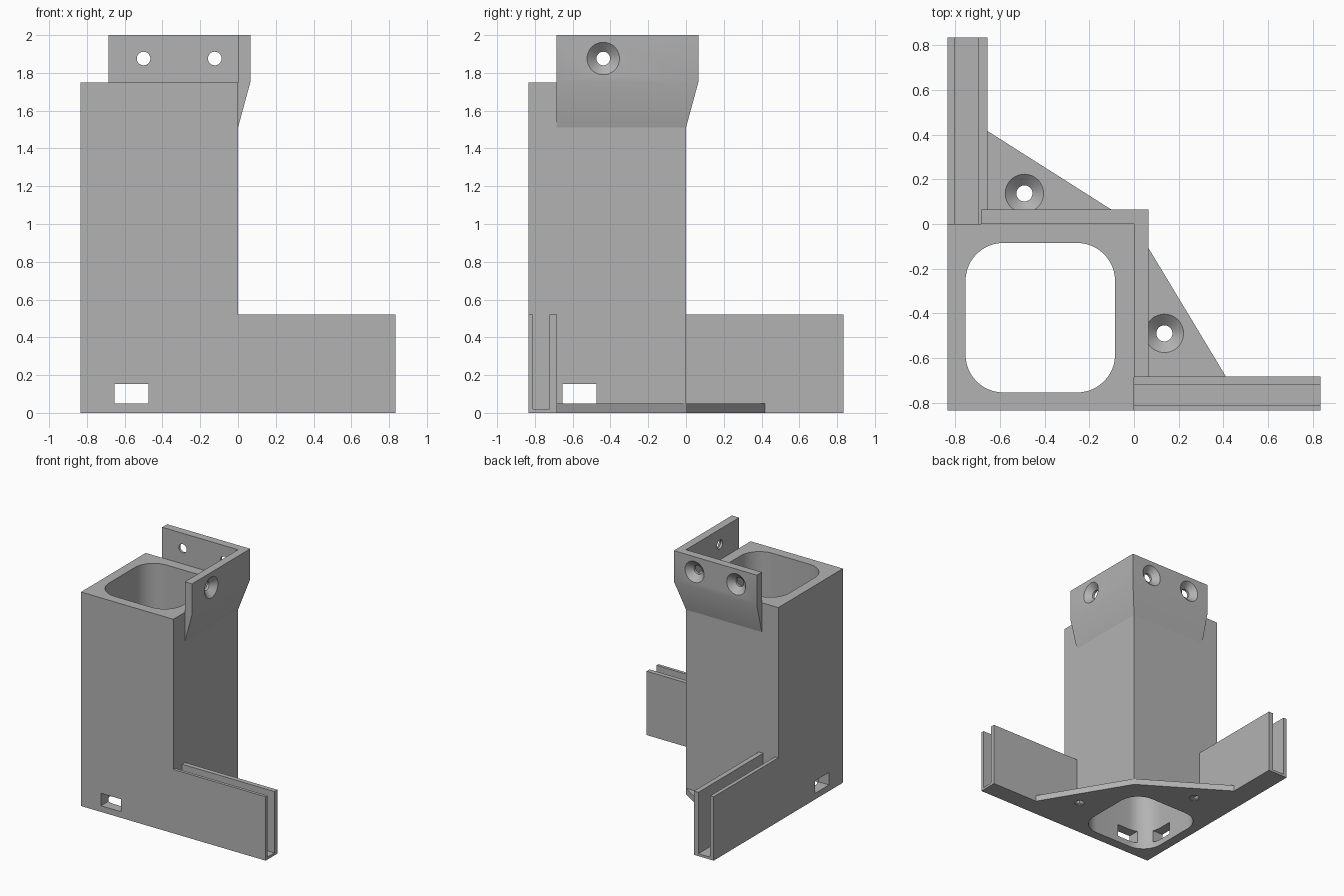
import bpy, bmesh, math
from mathutils import Vector, Matrix

cube = bpy.data.objects.get("Cube")
if cube:
    bpy.data.objects.remove(cube, do_unlink=True)

grey = bpy.data.materials.new("light_grey")
grey.use_nodes = True
grey.diffuse_color = (0.45, 0.45, 0.45, 1)
grey.node_tree.nodes["Principled BSDF"].inputs["Base Color"].default_value = grey.diffuse_color

HALF = 0.835    # half the footprint
ARM_TOP = 0.522
PLATE = 0.05
TAB = 0.065     # thickness of the upper mounting tabs


def finish(name, bm):
    bmesh.ops.recalc_face_normals(bm, faces=bm.faces[:])
    mesh = bpy.data.meshes.new(name)
    bm.to_mesh(mesh)
    bm.free()
    mesh.materials.append(grey)
    obj = bpy.data.objects.new(name, mesh)
    bpy.context.collection.objects.link(obj)
    return obj


def extrude(name, outline, vector):
    bm = bmesh.new()
    face = bm.faces.new([bm.verts.new(p) for p in outline])
    geom = bmesh.ops.extrude_face_region(bm, geom=[face])["geom"]
    verts = [g for g in geom if isinstance(g, bmesh.types.BMVert)]
    bmesh.ops.translate(bm, verts=verts, vec=vector)
    # extruding a lone face keeps the starting cap
    return finish(name, bm)


def box(name, lo, hi):
    outline = [(lo[0], lo[1], lo[2]), (hi[0], lo[1], lo[2]),
               (hi[0], hi[1], lo[2]), (lo[0], hi[1], lo[2])]
    return extrude(name, outline, (0, 0, hi[2] - lo[2]))


def screw_cutter(place, axis, segments=48):
    """Countersunk hole whose wide mouth lies at place and faces along axis."""
    profile = [(0.036, -0.2), (0.036, -0.045), (0.086, 0), (0.086, 0.03)]
    bm = bmesh.new()
    rings = [[bm.verts.new((r * math.cos(math.tau * i / segments),
                            r * math.sin(math.tau * i / segments), h))
              for i in range(segments)] for r, h in profile]
    for a, b in zip(rings, rings[1:]):
        for i in range(segments):
            j = (i + 1) % segments
            bm.faces.new((a[i], a[j], b[j], b[i]))
    bm.faces.new(rings[0])
    bm.faces.new(rings[-1])
    turn = Vector(axis).to_track_quat("Z", "Y").to_matrix().to_4x4()
    bm.transform(Matrix.Translation(place) @ turn)
    return finish("screw_cutter", bm)


def cut(obj, cutters):
    bpy.context.view_layer.objects.active = obj
    for cutter in cutters:
        cutter.hide_render = True
        mod = obj.modifiers.new("cut", "BOOLEAN")
        mod.operation, mod.solver, mod.object = "DIFFERENCE", "EXACT", cutter
        bpy.ops.object.modifier_apply(modifier=mod.name)
        bpy.data.objects.remove(cutter, do_unlink=True)


# Hollow column with a rounded shaft and cable windows near the foot
column = box("column", (-HALF, -HALF, 0), (0, 0, 1.75))
shaft, radius, middle = 0.335, 0.17, -0.42
outline = []
for corner in range(4):
    mid_angle = math.radians(45 + 90 * corner)
    cx = middle + math.copysign(shaft - radius, math.cos(mid_angle))
    cy = middle + math.copysign(shaft - radius, math.sin(mid_angle))
    for step in range(13):
        a = mid_angle + math.radians(-45 + 7.5 * step)
        outline.append((cx + radius * math.cos(a), cy + radius * math.sin(a), -0.1))
w0, w1, zb, zt = -0.655, -0.475, PLATE, 0.152
cut(column, [extrude("shaft_cutter", outline, (0, 0, 2)),
             box("window_cutter", (w0, -1, zb), (w1, 0.1, zt)),
             box("window_cutter", (-1, w0, zb), (0.1, w1, zt))])


# Open-topped channel arms, one along each outer wall
def channel(name, outer, inner_start, inner_end, along_x):
    section = [(-HALF, 0), (inner_end, 0), (inner_end, ARM_TOP), (inner_start, ARM_TOP),
               (inner_start, 0.02), (outer, 0.02), (outer, ARM_TOP), (-HALF, ARM_TOP)]
    if along_x:
        return extrude(name, [(0, s, z) for s, z in section], (HALF, 0, 0))
    return extrude(name, [(s, 0, z) for s, z in section], (0, HALF, 0))


left_arm = channel("left_channel_arm", -0.81, -0.722, -0.684, True)
back_arm = channel("back_channel_arm", -0.804, -0.697, -0.657, False)

# Triangular foot plates with countersunk screw holes
left_foot = extrude("left_foot_plate",
                    [(0, 0, 0), (0, -0.684, 0), (0.412, -0.684, 0)], (0, 0, PLATE))
cut(left_foot, [screw_cutter((0.136, -0.49, PLATE), (0, 0, 1))])
back_foot = extrude("back_foot_plate",
                    [(0, 0, 0), (-0.657, 0, 0), (-0.657, 0.417, 0)], (0, 0, PLATE))
cut(back_foot, [screw_cutter((-0.491, 0.137, PLATE), (0, 0, 1))])

# Upper corner bracket: a tapered section swept round the column corner
section = [(0, 1.51), (TAB, 1.75), (TAB, 2), (0, 2)]
end = -0.686
bm = bmesh.new()
stations = [[bm.verts.new(p) for p in pts] for pts in (
    [(d, end, z) for d, z in section],
    [(d, d, z) for d, z in section],
    [(end, d, z) for d, z in section])]
for a, b in zip(stations, stations[1:]):
    for i in range(4):
        j = (i + 1) % 4
        bm.faces.new((a[i], a[j], b[j], b[i]))
bm.faces.new(stations[0])
bm.faces.new(stations[-1])
bracket = finish("corner_bracket", bm)
hole_z = 1.876
cut(bracket, [screw_cutter((TAB, -0.438, hole_z), (1, 0, 0)),
              screw_cutter((-0.5, TAB, hole_z), (0, 1, 0)),
              screw_cutter((-0.123, TAB, hole_z), (0, 1, 0))])

# Smooth the round holes and keep every edge sharp
bpy.ops.object.select_all(action="DESELECT")
for obj in (column, left_arm, back_arm, left_foot, back_foot, bracket):
    obj.select_set(True)
bpy.context.view_layer.objects.active = column
bpy.ops.object.shade_smooth_by_angle(angle=math.radians(30))
